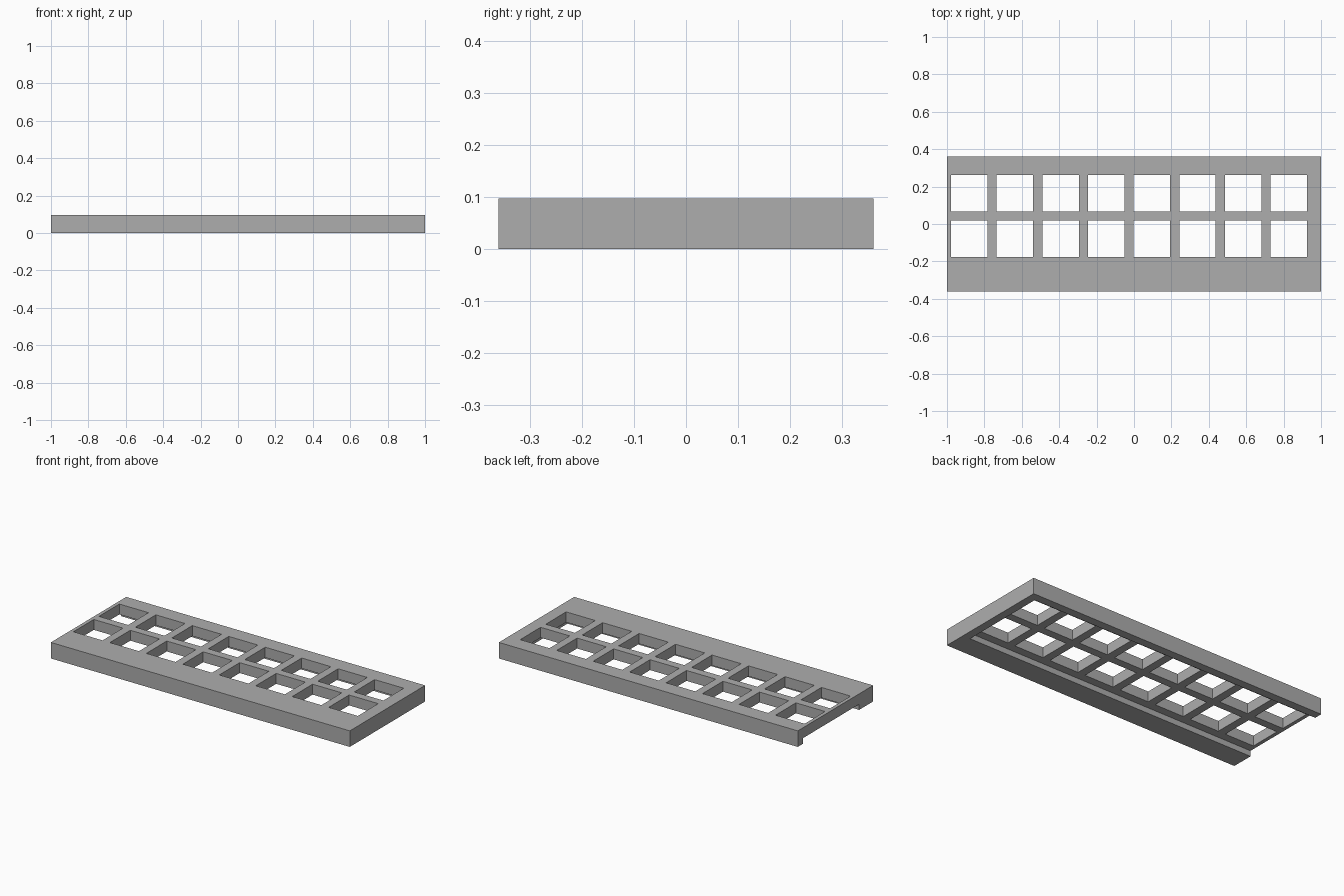
import bpy
import bmesh
from mathutils import Matrix, Vector

if "Cube" in bpy.data.objects:
    bpy.data.objects.remove(bpy.data.objects["Cube"], do_unlink=True)

# Overall size and layout
HALF_X, HALF_Y, HEIGHT = 1.0, 0.36, 0.097
RECESS = 0.034                       # depth of the hollow underside
REAR_WALL, FRONT_WALL, END_WALL = 0.05, 0.134, 0.049
HOLE, PITCH = 0.195, 0.244
FIRST_X, FIRST_Y = -0.978, -0.176    # near corner of the first opening

grey = bpy.data.materials.new("plain grey")
grey.use_nodes = True
colour = (0.42, 0.42, 0.42, 1)
grey.diffuse_color = colour
grey.node_tree.nodes["Principled BSDF"].inputs["Base Color"].default_value = colour


def add_box(bm, low, high):
    low, high = Vector(low), Vector(high)
    place = Matrix.Translation((low + high) / 2) @ Matrix.Diagonal((*(high - low), 1))
    bmesh.ops.create_cube(bm, size=1, matrix=place)


def make_boxes(name, boxes):
    bm = bmesh.new()
    for low, high in boxes:
        add_box(bm, low, high)
    mesh = bpy.data.meshes.new(name)
    bm.to_mesh(mesh)
    bm.free()
    obj = bpy.data.objects.new(name, mesh)
    bpy.context.collection.objects.link(obj)
    mesh.materials.append(grey)
    return obj


def cut(target, cutter):
    mod = target.modifiers.new(cutter.name, 'BOOLEAN')
    mod.operation = 'DIFFERENCE'
    mod.solver = 'EXACT'
    mod.object = cutter
    bpy.context.view_layer.objects.active = target
    bpy.ops.object.modifier_apply(modifier=mod.name)
    bpy.data.objects.remove(cutter, do_unlink=True)


# Solid tray body
tray = make_boxes("grid_tray", [((-HALF_X, -HALF_Y, 0), (HALF_X, HALF_Y, HEIGHT))])

# Hollow underside, open at one end
cut(tray, make_boxes("underside_cutter", [
    ((-HALF_X - 0.1, -HALF_Y + FRONT_WALL, -0.1),
     (HALF_X - END_WALL, HALF_Y - REAR_WALL, RECESS))]))

# Two rows of eight square openings
openings = []
for col in range(8):
    for row in range(2):
        x, y = FIRST_X + col * PITCH, FIRST_Y + row * PITCH
        openings.append(((x, y, -0.1), (x + HOLE, y + HOLE, HEIGHT + 0.1)))
cut(tray, make_boxes("openings_cutter", openings))
